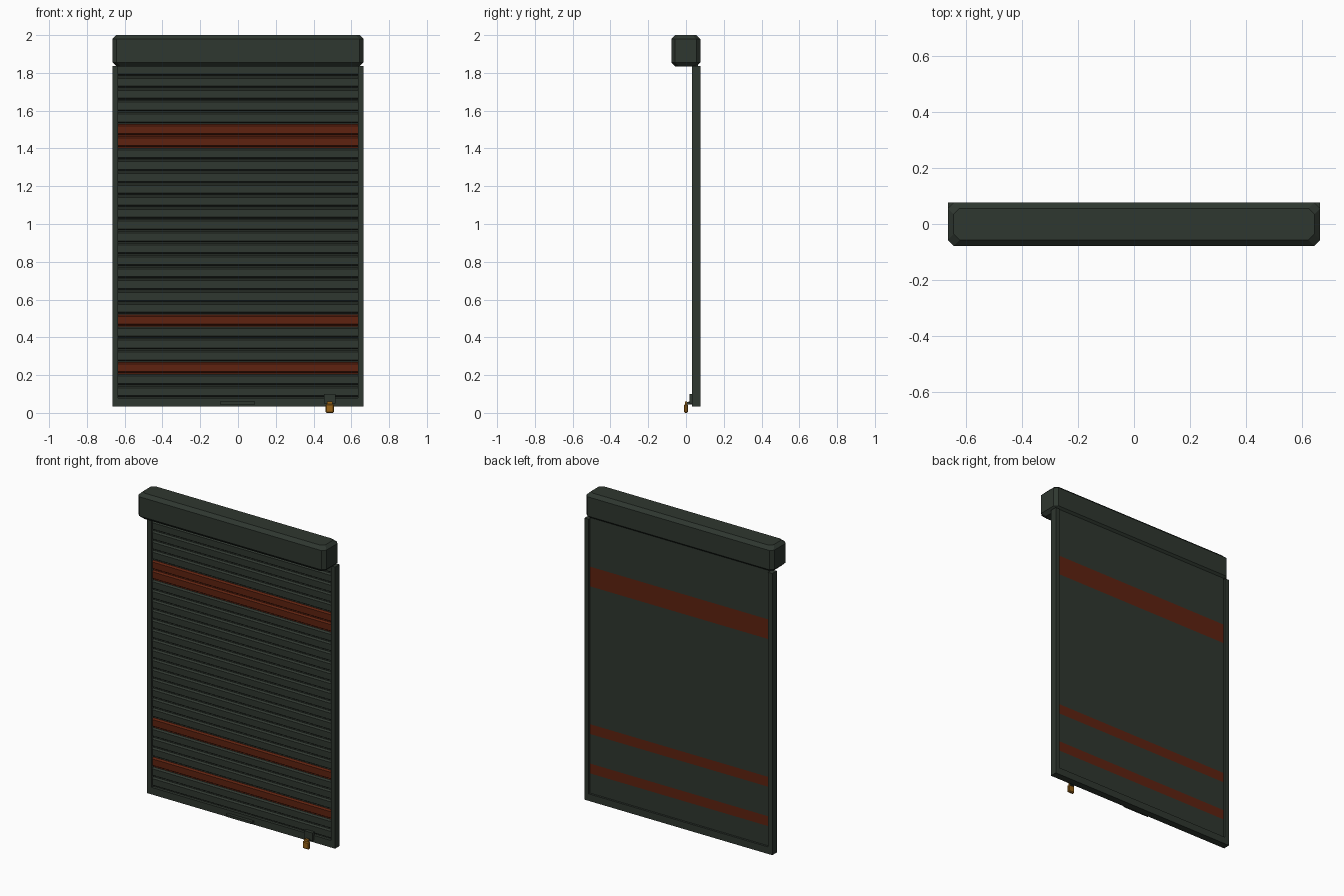
import bpy, bmesh, math

if "Cube" in bpy.data.objects:
    bpy.data.objects.remove(bpy.data.objects["Cube"])


def material(name, rgb):
    m = bpy.data.materials.new(name)
    m.diffuse_color = (*rgb, 1)
    m.use_nodes = True
    m.node_tree.nodes["Principled BSDF"].inputs["Base Color"].default_value = m.diffuse_color
    return m


GREEN = material("dark green paint", (0.028, 0.038, 0.029))
RED = material("rust red paint", (0.112, 0.016, 0.005))
BRASS = material("brass", (0.32, 0.125, 0.008))


def loft(name, rings, mat):
    """Closed solid through rings that share a point count."""
    bm = bmesh.new()
    loops = [[bm.verts.new(p) for p in r] for r in rings]
    n = len(loops[0])
    for a, b in zip(loops, loops[1:]):
        for i in range(n):
            j = (i + 1) % n
            bm.faces.new((a[i], a[j], b[j], b[i]))
    bm.faces.new(loops[0][::-1])
    bm.faces.new(loops[-1])
    bmesh.ops.recalc_face_normals(bm, faces=bm.faces)
    me = bpy.data.meshes.new(name)
    bm.to_mesh(me)
    bm.free()
    me.materials.append(mat)
    ob = bpy.data.objects.new(name, me)
    bpy.context.collection.objects.link(ob)
    return ob


def box(name, x0, x1, y0, y1, z0, z1, mat, bevel=0):
    ring = [(x0, y0), (x1, y0), (x1, y1), (x0, y1)]
    ob = loft(name, [[(x, y, z) for x, y in ring] for z in (z0, z1)], mat)
    if bevel:
        mod = ob.modifiers.new("bevel", "BEVEL")
        mod.width, mod.segments = bevel, 1
    return ob


def extrude_x(name, profile, x0, x1, mat):
    return loft(name, [[(x, y, z) for y, z in profile] for x in (x0, x1)], mat)


# Housing: chamfered plan, stepped in at top and bottom
def plan(inset, z, c=0.021):
    hx, y0, y1 = 0.665 - inset, -0.078 + inset, 0.077 - inset
    return [(-hx + c, y0, z), (hx - c, y0, z), (hx, y0 + c, z), (hx, y1 - c, z),
            (hx - c, y1, z), (-hx + c, y1, z), (-hx, y1 - c, z), (-hx, y0 + c, z)]


loft("roller_housing", [plan(0.021, 1.835), plan(0, 1.856),
                        plan(0, 1.979), plan(0.021, 2.0)], GREEN)

# Side rails and bottom bar, flush with each other
for side, s in (("left", -1), ("right", 1)):
    x0, x1 = sorted((s * 0.635, s * 0.665))
    box(side + "_rail", x0, x1, 0.032, 0.077, 0.035, 1.837, GREEN)
box("bottom_bar", -0.635, 0.635, 0.032, 0.077, 0.035, 0.08, GREEN)

# Slats: flat back, bevelled front with a groove between neighbours
PITCH = 0.063
for k in range(28):
    z = 0.08 + PITCH * k
    profile = [(0.064, z), (0.051, z), (0.051, z + 0.005), (0.040, z + 0.012),
               (0.040, z + PITCH - 0.010), (0.051, z + PITCH - 0.002),
               (0.051, z + PITCH), (0.064, z + PITCH)]
    extrude_x(f"slat_{k + 1}", profile, -0.635, 0.635,
              RED if k in (2, 6, 21, 22) else GREEN)

# Pull handle on the bottom bar
box("pull_handle", -0.095, 0.09, 0.012, 0.034, 0.045, 0.06, GREEN)

# Hasp plate with its tab
box("hasp_plate", 0.455, 0.515, 0.018, 0.04, 0.05, 0.10, GREEN)
box("hasp_tab", 0.472, 0.498, 0.004, 0.034, 0.044, 0.058, GREEN)

# Padlock
box("padlock_body", 0.463, 0.507, -0.01, 0.01, 0.0, 0.046, BRASS, 0.005)
box("padlock_shackle", 0.470, 0.500, -0.005, 0.006, 0.044, 0.06, BRASS)
